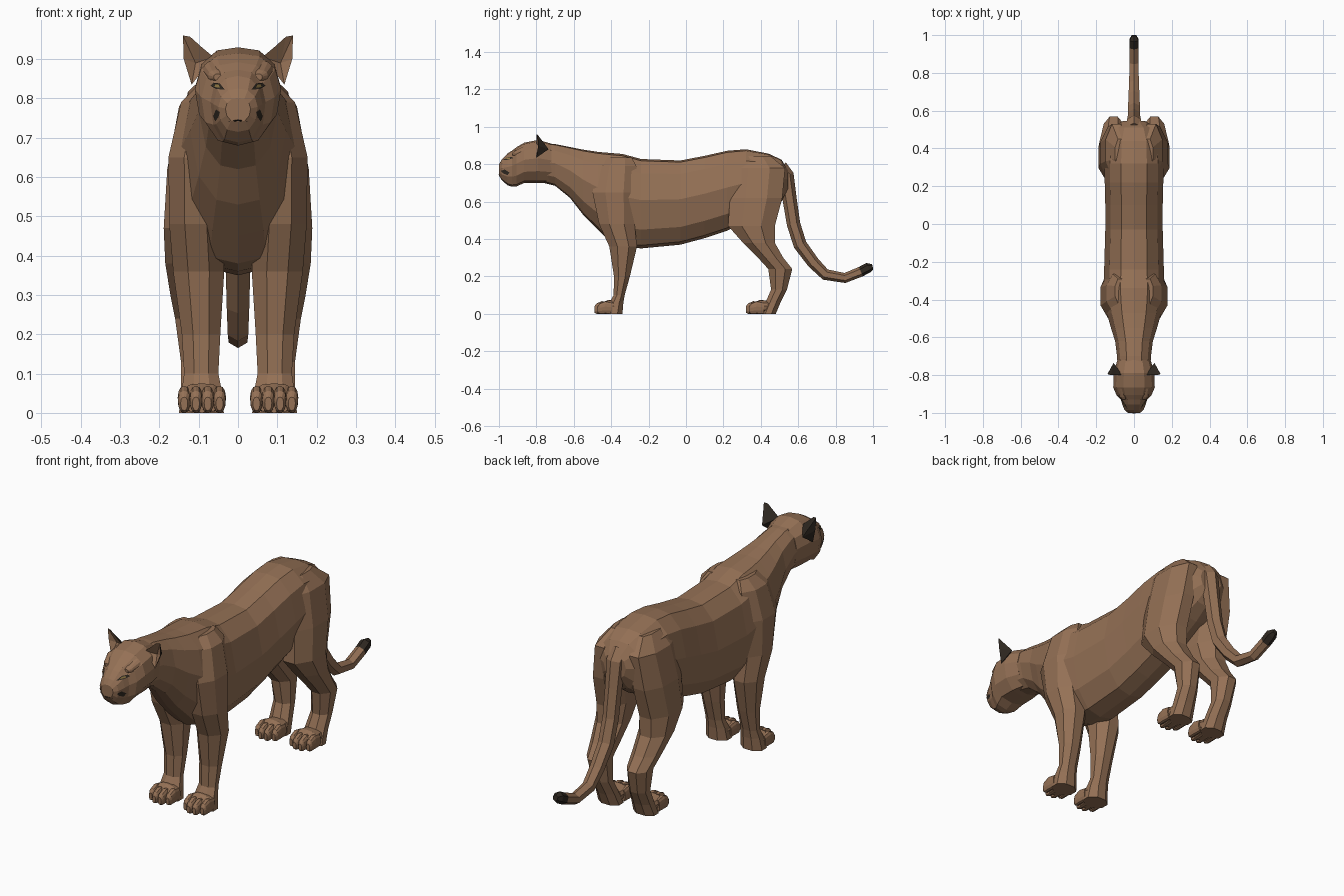
import bpy, bmesh, math
from mathutils import Vector
from mathutils.bvhtree import BVHTree

if "Cube" in bpy.data.objects:
    bpy.data.objects.remove(bpy.data.objects["Cube"])


def material(name, rgb):
    m = bpy.data.materials.new(name)
    m.diffuse_color = (*rgb, 1)
    m.use_nodes = True
    m.node_tree.nodes["Principled BSDF"].inputs["Base Color"].default_value = m.diffuse_color
    return m


FUR = material("brown fur", (0.30, 0.165, 0.092))
DARK = material("dark brown", (0.028, 0.021, 0.015))
EYE = material("amber eye", (0.30, 0.20, 0.06))


def finish(name, bm, mats, mirror=False):
    bmesh.ops.recalc_face_normals(bm, faces=bm.faces[:])
    mesh = bpy.data.meshes.new(name)
    bm.to_mesh(mesh)
    for m in mats:
        mesh.materials.append(m)
    ob = bpy.data.objects.new(name, mesh)
    bpy.context.collection.objects.link(ob)
    if mirror:
        mod = ob.modifiers.new("mirror", 'MIRROR')
        mod.use_mirror_merge = False
    return ob


def loft(bm, rings):
    """Skin a list of equal-length point rings and cap both ends."""
    loops = [[bm.verts.new(p) for p in r] for r in rings]
    n = len(loops[0])
    for a, b in zip(loops, loops[1:]):
        for i in range(n):
            j = (i + 1) % n
            bm.faces.new((a[i], a[j], b[j], b[i]))
    bm.faces.new(loops[0])
    bm.faces.new(loops[-1])


# Half cross-sections: (fraction of half width, fraction of half height)
BODY = [(0, 1), (.44, .96), (.82, .68), (1, .08), (.82, -.58), (.45, -.93), (0, -1)]
HEAD = [(0, 1), (.5, .93), (.86, .62), (1, .15), (.9, -.45), (.55, -.9), (0, -1)]


def slice_y(y, top, bot, w, prof=BODY, cx=0):
    mid, h = (top + bot) / 2, (top - bot) / 2
    full = prof + [(-a, b) for a, b in prof[-2:0:-1]]
    return [(cx + a * w, y, mid + b * h) for a, b in full]


def slice_z(z, y0, y1, x0, x1):
    k = 1 / math.cos(math.pi / 8)
    return [((x0 + x1) / 2 + (x1 - x0) / 2 * k * math.cos(a),
             (y0 + y1) / 2 + (y1 - y0) / 2 * k * math.sin(a), z)
            for a in (math.pi / 8 + i * math.pi / 4 for i in range(8))]


# Torso and neck: y, top, bottom, half width
bm = bmesh.new()
loft(bm, [slice_y(*r) for r in (
    (-.78, .915, .705, .085), (-.70, .908, .685, .09), (-.62, .892, .62, .10),
    (-.55, .878, .53, .122), (-.47, .866, .45, .145), (-.40, .86, .38, .158),
    (-.34, .855, .36, .162), (-.24, .828, .35, .158), (-.03, .82, .37, .152),
    (.10, .845, .405, .152), (.22, .872, .445, .155), (.32, .88, .49, .155),
    (.44, .857, .55, .148), (.51, .825, .60, .115), (.545, .77, .66, .06))])
finish("torso", bm, [FUR])

# Head with cheeks stepping in to the muzzle
bm = bmesh.new()
loft(bm, [slice_y(*r, HEAD) for r in (
    (-.72, .91, .70, .088), (-.79, .93, .70, .108), (-.865, .915, .70, .11),
    (-.905, .892, .682, .093), (-.93, .873, .68, .07), (-.955, .857, .688, .062),
    (-.985, .825, .715, .05), (-1.0, .80, .74, .032))])
bmesh.ops.recalc_face_normals(bm, faces=bm.faces[:])
bm.normal_update()
head_tree = BVHTree.FromBMesh(bm)
finish("head", bm, [FUR])


def face_patch(name, outline, mat, lift=.004, mirror=True):
    """Thin plate laid on the face, outlined in x and z."""
    bm = bmesh.new()
    pts = []
    for x, z in outline:
        hit = head_tree.ray_cast(Vector((x, -2, z)), Vector((0, 1, 0)))[0]
        pts.append(hit - Vector((0, lift, 0)))
    mid = bm.verts.new(sum(pts, Vector()) / len(pts))
    vs = [bm.verts.new(p) for p in pts]
    for i in range(len(vs)):
        bm.faces.new((mid, vs[i - 1], vs[i]))
    ob = finish(name, bm, [mat], mirror)
    for p in ob.data.polygons:
        if p.normal.y > 0:
            p.flip()


face_patch("eye_rim", [(.034, .822), (.046, .838), (.062, .84), (.07, .832), (.055, .824)], DARK)
face_patch("eye", [(.044, .827), (.049, .835), (.058, .836), (.06, .829)], EYE, .007)
face_patch("mouth_corner", [(.046, .765), (.056, .772), (.063, .755), (.058, .742), (.05, .752)], DARK)
face_patch("mouth_line", [(-.03, .741), (0, .746), (.03, .741), (0, .742)], DARK, .004, False)

# Brow ridges
bm = bmesh.new()
loft(bm, [slice_y(*r, HEAD, cx) for *r, cx in (
    (-.87, .895, .84, .028, .062), (-.915, .872, .842, .02, .056), (-.928, .862, .846, .01, .052))])
finish("brow", bm, [FUR], True)

# Ears: fur-coloured cupped front, dark back
bm = bmesh.new()
rim = [(.062, -.80, .905), (.092, -.80, .93), (.122, -.80, .957), (.14, -.795, .96),
       (.138, -.79, .90), (.118, -.80, .835)]
vs = [bm.verts.new(p) for p in rim]
front = bm.verts.new((.108, -.772, .89))
back = bm.verts.new((.108, -.735, .88))
for i in range(6):
    bm.faces.new((vs[i - 1], vs[i], front))
    f = bm.faces.new((vs[i], vs[i - 1], back))
    f.material_index = 1
finish("ear", bm, [FUR, DARK], True)

# Legs: z, front y, back y, inner x, outer x
LEGS = {
    "front_leg": (
        (.835, -.42, -.29, .05, .10), (.79, -.47, -.265, .03, .145), (.65, -.50, -.265, .04, .177),
        (.48, -.465, -.275, .04, .175), (.36, -.41, -.262, .035, .165), (.20, -.385, -.30, .045, .143),
        (.10, -.387, -.328, .05, .137), (.06, -.41, -.335, .042, .143), (0, -.43, -.34, .036, .15)),
    "hind_leg": (
        (.845, .30, .45, .05, .10), (.78, .25, .53, .035, .15), (.62, .235, .515, .035, .18),
        (.47, .225, .475, .04, .189), (.38, .305, .475, .045, .185), (.30, .385, .52, .05, .172),
        (.24, .44, .568, .055, .16), (.13, .455, .54, .055, .145), (.06, .425, .505, .045, .145),
        (0, .40, .48, .038, .15)),
}
for name, rings in LEGS.items():
    bm = bmesh.new()
    loft(bm, [slice_z(*r) for r in rings])
    finish(name, bm, [FUR], True)

# Paws: a pad and four toes each
for name, y in (("front_paw", -.49), ("hind_paw", .32)):
    bm = bmesh.new()
    loft(bm, [slice_y(y + dy, top, 0, w, HEAD, .092) for dy, top, w in (
        (.035, .055, .05), (.075, .075, .058), (.12, .07, .052))])
    for i in range(4):
        cx = .047 + i * .03
        d = 0 if i in (1, 2) else .018
        loft(bm, [slice_y(y + d + dy, top, bot, w, HEAD, cx) for dy, top, bot, w in (
            (0, .04, .006, .009), (.012, .056, 0, .0155), (.04, .068, 0, .0165), (.08, .06, 0, .014))])
    finish(name, bm, [FUR], True)

# Tail: y, z, radius along a drooping path, dark at the tip
path = [(.50, .78, .045), (.535, .74, .042), (.553, .62, .038), (.575, .48, .036), (.61, .37, .036),
        (.68, .275, .033), (.745, .21, .030), (.85, .192, .027), (.935, .226, .027),
        (.975, .247, .027), (.998, .252, .014)]
bm = bmesh.new()
rings = []
for i, (y, z, r) in enumerate(path):
    a, b = path[max(i - 1, 0)], path[min(i + 1, len(path) - 1)]
    t = Vector((0, b[0] - a[0], b[1] - a[1])).normalized()
    n = Vector((0, -t.z, t.y))
    rings.append([Vector((0, y, z)) + n * r * math.sin(k * math.pi / 3 + math.pi / 6)
                  + Vector((r * math.cos(k * math.pi / 3 + math.pi / 6), 0, 0)) for k in range(6)])
loft(bm, rings)
for f in bm.faces:
    if f.calc_center_median().y > .94:
        f.material_index = 1
finish("tail", bm, [FUR, DARK])
